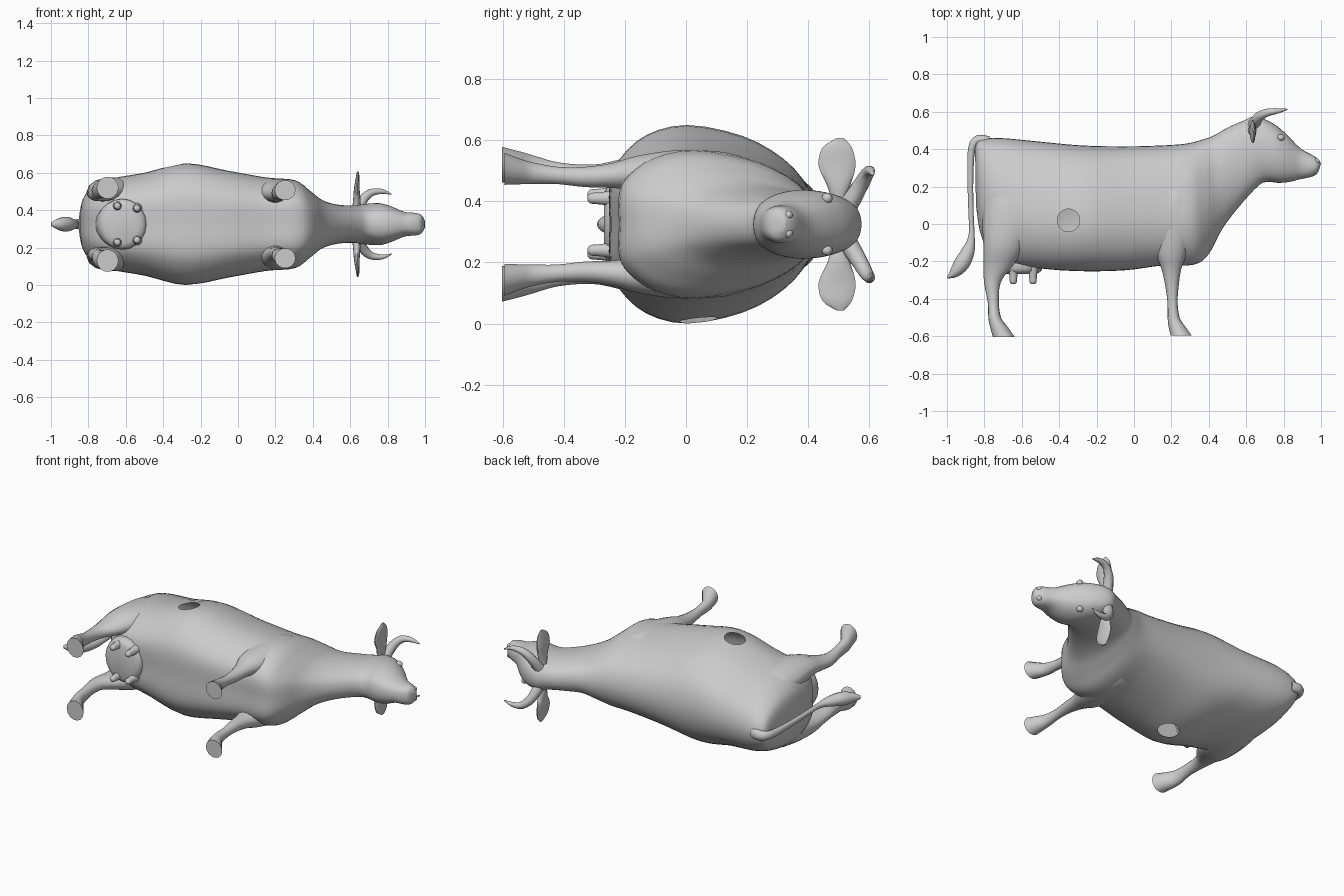
import bpy, bmesh, math
from mathutils import Vector

cube = bpy.data.objects.get("Cube")
if cube:
    bpy.data.objects.remove(cube, do_unlink=True)

CZ = 0.325  # height of the animal's plane of symmetry (it lies on its side)

hide = bpy.data.materials.new("grey_hide")
hide.use_nodes = True
GREY = (0.6, 0.6, 0.6, 1)
hide.diffuse_color = GREY
hide.node_tree.nodes["Principled BSDF"].inputs["Base Color"].default_value = GREY


def smooth_path(pts, steps, closed=False):
    """Catmull-Rom resampling of tuples of any length."""
    n, out = len(pts), []
    for i in range(n if closed else n - 1):
        ids = [i - 1, i, i + 1, i + 2]
        ids = [j % n if closed else min(max(j, 0), n - 1) for j in ids]
        p0, p1, p2, p3 = (pts[j] for j in ids)
        for s in range(steps):
            t = s / steps
            out.append(tuple(0.5 * (2 * b + (c - a) * t + (2 * a - 5 * b + 4 * c - d) * t * t
                                    + (3 * b - a - 3 * c + d) * t ** 3)
                             for a, b, c, d in zip(p0, p1, p2, p3)))
    if not closed:
        out.append(tuple(pts[-1]))
    return out


def finish(name, bm, angle=50):
    bmesh.ops.recalc_face_normals(bm, faces=bm.faces[:])
    me = bpy.data.meshes.new(name)
    bm.to_mesh(me)
    bm.free()
    ob = bpy.data.objects.new(name, me)
    bpy.context.collection.objects.link(ob)
    me.materials.append(hide)
    shade(ob, angle)
    return ob


def shade(ob, angle=50):
    bpy.ops.object.select_all(action='DESELECT')
    ob.select_set(True)
    bpy.context.view_layer.objects.active = ob
    bpy.ops.object.shade_smooth_by_angle(angle=math.radians(angle))


def loft(name, rings):
    """Skin closed rings and cap both ends."""
    bm = bmesh.new()
    vs = [[bm.verts.new(p) for p in r] for r in rings]
    n = len(vs[0])
    for a, b in zip(vs, vs[1:]):
        for i in range(n):
            j = (i + 1) % n
            bm.faces.new((a[i], a[j], b[j], b[i]))
    bm.faces.new(vs[0])
    bm.faces.new(vs[-1])
    return finish(name, bm)


def tube(name, pts, side=1, axes=None, sides=14, steps=3):
    """Loft along (x, y, offset, radius_u, radius_v); axes fixes the ring plane."""
    path = smooth_path(pts, steps)
    pos = [Vector((p[0], p[1], CZ + side * p[2])) for p in path]
    rings = []
    for i, p in enumerate(path):
        if axes:
            u, v = map(Vector, axes)
        else:
            t = (pos[min(i + 1, len(pos) - 1)] - pos[max(i - 1, 0)]).normalized()
            v = Vector((0, 0, 1))
            v = (v - t * v.dot(t)).normalized()
            u = t.cross(v)
        rings.append([pos[i] + u * p[3] * math.cos(a) + v * p[4] * math.sin(a)
                      for a in (2 * math.pi * k / sides for k in range(sides))])
    return loft(name, rings)


def ball(name, loc, size):
    bm = bmesh.new()
    bmesh.ops.create_uvsphere(bm, u_segments=16, v_segments=10, radius=1)
    for v in bm.verts:
        v.co = Vector(loc) + Vector(a * b for a, b in zip(v.co, size))
    return finish(name, bm)


# Torso, neck and head: half outline (height fraction, width fraction), belly to spine
pear = [(0, 0), (0, .4), (.05, .66), (.18, .9), (.38, 1), (.65, .89), (.85, .66), (.96, .38), (1, 0)]
oval = [((1 - math.cos(i * math.pi / 8)) / 2, math.sin(i * math.pi / 8) ** 0.8 if 0 < i < 8 else 0)
        for i in range(9)]
# spine x, spine y, belly x, belly y, half width, roundness
sections = [
    (-.85, .41, -.845, .10, .06, 0), (-.825, .45, -.81, -.08, .16, 0),
    (-.72, .46, -.70, -.20, .235, 0), (-.5, .44, -.5, -.235, .275, 0),
    (-.28, .42, -.28, -.25, .325, 0), (-.05, .415, -.05, -.245, .285, 0),
    (.15, .42, .15, -.22, .25, 0), (.28, .43, .32, -.215, .235, 0),
    (.36, .45, .40, -.16, .18, .3), (.42, .47, .47, -.03, .13, .6),
    (.50, .515, .56, .09, .105, 1), (.58, .55, .66, .20, .10, 1),
    (.65, .575, .71, .225, .108, 1), (.74, .54, .77, .22, .112, 1),
    (.81, .485, .83, .225, .095, 1), (.89, .405, .89, .24, .066, 1),
    (.96, .365, .94, .25, .06, 1), (.985, .345, .975, .265, .05, 1),
    (1.0, .325, .99, .29, .025, 1)]
rings = []
for xt, yt, xb, yb, w, k in smooth_path(sections, 4):
    half = [(a[0] + (b[0] - a[0]) * k, a[1] + (b[1] - a[1]) * k) for a, b in zip(pear, oval)]
    full = half + [(t, -r) for t, r in half[-2:0:-1]]
    rings.append([(xb + (xt - xb) * t, yb + (yt - yb) * t, CZ + w * r)
                  for t, r in smooth_path(full, 3, closed=True)])
body = loft("body", rings)

# Round openings, one in each flank, leading into the hollow body
R = 0.06
openings = [(-.35, .02, .62), (-.22, .04, .03)]
for cx, cy, cz in openings:
    bpy.ops.mesh.primitive_cylinder_add(vertices=32, radius=R, depth=.25, location=(cx, cy, cz))
    cutter = bpy.context.object
    cutter.name = "opening_cutter"
    cutter.hide_render = True
    mod = body.modifiers.new("opening", 'BOOLEAN')
    mod.operation, mod.solver, mod.object = 'DIFFERENCE', 'EXACT', cutter
    bpy.context.view_layer.objects.active = body
    bpy.ops.object.modifier_apply(modifier=mod.name)
    bpy.data.objects.remove(cutter, do_unlink=True)
bm = bmesh.new()
bm.from_mesh(body.data)
walls = [f for f in bm.faces if any(
    all(math.hypot(v.co.x - cx, v.co.y - cy) < R + 1e-3 and abs(v.co.z - cz) < .13 for v in f.verts)
    for cx, cy, cz in openings)]
bmesh.ops.delete(bm, geom=walls, context='FACES')
bm.to_mesh(body.data)
bm.free()
shade(body)

# Paired parts
FLAT = ((1, 0, 0), (0, 0, 1))
hind_leg = [(-.66, .27, .09, .05, .05), (-.66, .17, .135, .13, .09), (-.665, .02, .165, .145, .085),
            (-.695, -.12, .18, .11, .065), (-.725, -.22, .168, .08, .045), (-.757, -.31, .16, .045, .036),
            (-.752, -.42, .168, .03, .036), (-.745, -.5, .182, .034, .045), (-.725, -.545, .19, .046, .05),
            (-.697, -.603, .195, .058, .06)]
front_leg = [(.22, .28, .08, .05, .05), (.22, .18, .14, .11, .085), (.21, .0, .17, .115, .075),
             (.2, -.15, .168, .085, .06), (.2, -.24, .16, .053, .042), (.203, -.33, .155, .036, .034),
             (.206, -.42, .16, .027, .029), (.212, -.5, .167, .032, .036), (.228, -.545, .173, .044, .043),
             (.252, -.595, .182, .056, .054)]
horn = [(.64, .53, .06, .032, .032), (.665, .57, .125, .027, .027), (.71, .595, .168, .021, .021),
        (.77, .605, .175, .014, .014), (.82, .613, .16, .003, .003)]
ear = [(.63, .50, .08, .02, .025), (.635, .50, .125, .02, .038), (.635, .495, .19, .015, .062),
       (.64, .495, .25, .01, .05), (.64, .505, .282, .004, .012)]
for label, s in (("upper", 1), ("lower", -1)):
    tube(label + "_hind_leg", hind_leg, s, FLAT)
    tube(label + "_front_leg", front_leg, s, FLAT)
    tube(label + "_horn", horn, s, sides=10)
    tube(label + "_ear", ear, s, ((1, 0, 0), (0, 1, 0)))
    ball(label + "_eye", (.785, .462, CZ + s * .085), (.02, .018, .018))
    ball(label + "_nostril", (.975, .335, CZ + s * .03), (.018, .015, .015))
    for end, x, off in (("rear", -.645, .097), ("front", -.54, .085)):
        tube(f"{label}_{end}_teat", [(x, -.22, off, .03, .03), (x, -.28, off, .021, .021),
                                     (x, -.312, off, .018, .018), (x, -.322, off, .008, .008)], s, FLAT, 10)

# Udder
tube("udder", [(-.62, -.1, 0, .15, .12), (-.62, -.2, 0, .135, .135), (-.615, -.25, 0, .12, .13),
               (-.61, -.268, 0, .08, .1)], 1, FLAT, 20)

# Tail with its tuft
tube("tail", [(-.78, .44, 0, .03, .035), (-.835, .45, 0, .025, .03), (-.868, .40, 0, .02, .024),
              (-.875, .25, 0, .016, .018), (-.872, .08, 0, .014, .015), (-.868, -.06, 0, .016, .016),
              (-.885, -.14, 0, .034, .028), (-.92, -.21, 0, .042, .04), (-.96, -.26, 0, .028, .03),
              (-.998, -.288, 0, .004, .01)])
